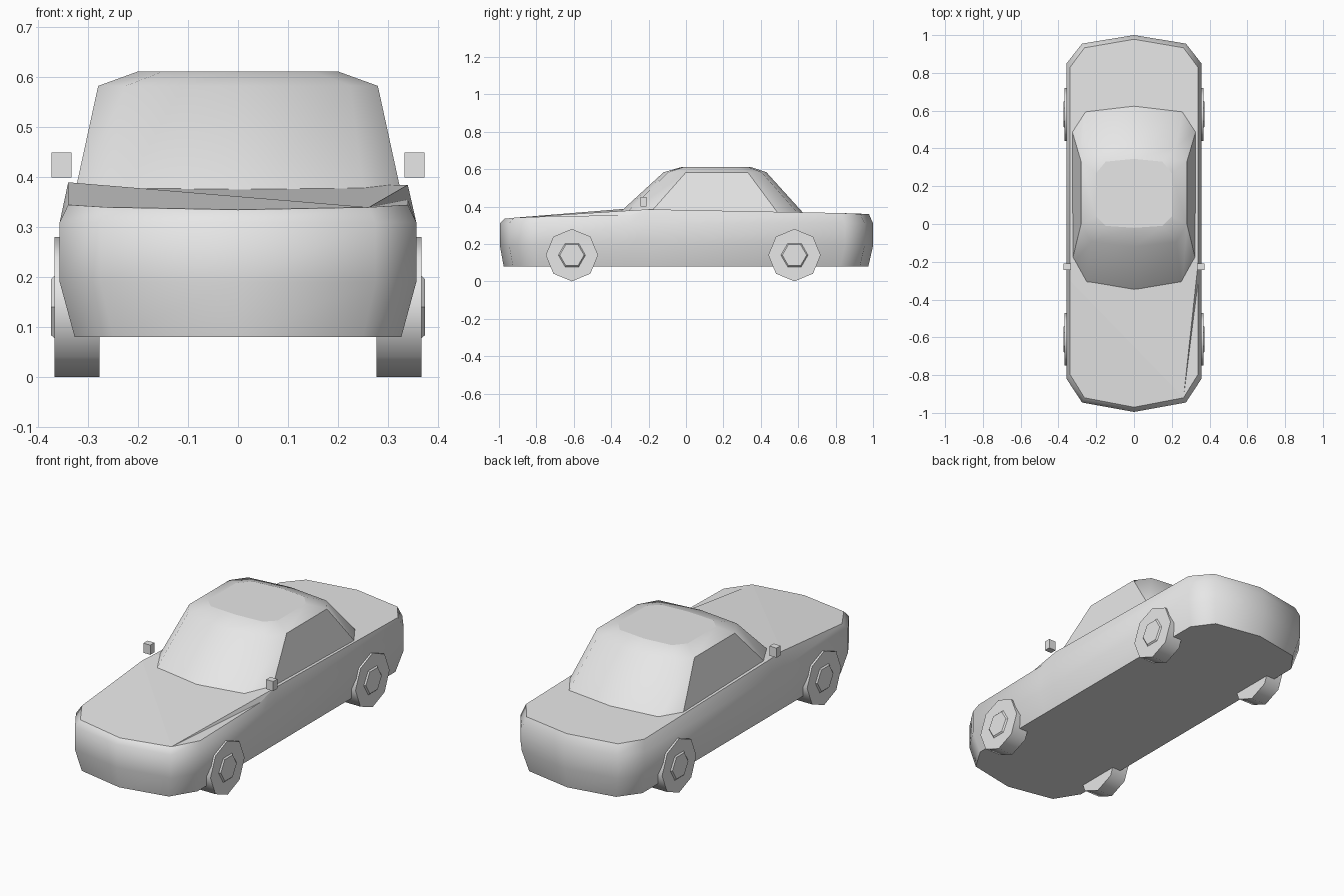
import bpy, bmesh
from math import pi
from mathutils import Matrix, Vector

cube = bpy.data.objects.get("Cube")
if cube:
    bpy.data.objects.remove(cube, do_unlink=True)

grey = bpy.data.materials.new("plain_grey")
grey.use_nodes = True
grey.diffuse_color = (0.8, 0.8, 0.8, 1)
grey.node_tree.nodes["Principled BSDF"].inputs["Base Color"].default_value = grey.diffuse_color


def finish(bm, name):
    bmesh.ops.recalc_face_normals(bm, faces=bm.faces)
    mesh = bpy.data.meshes.new(name)
    bm.to_mesh(mesh)
    bm.free()
    mesh.materials.append(grey)
    obj = bpy.data.objects.new(name, mesh)
    bpy.context.collection.objects.link(obj)
    return obj


def flat(faces):
    for f in faces:
        f.smooth = False
        for e in f.edges:
            e.smooth = False


def ring(bm, half, z):
    # Half outline from front centre to rear centre, mirrored into a closed loop
    pts = half + [(-x, y) for x, y in half[-2:0:-1]]
    return [bm.verts.new((x, y, z)) for x, y in pts]


def skin(bm, rings):
    n = len(rings[0])
    walls = []
    for a, b in zip(rings, rings[1:]):
        for i in range(n):
            j = (i + 1) % n
            f = bm.faces.new((a[i], a[j], b[j], b[i]))
            f.smooth = True
            walls.append(f)
    return walls


# Lower body: rounded hull with a faceted bonnet and boot lid
bm = bmesh.new()


def hull(w, corner, front, rear):
    return [(0, -front), (corner, -front + .05), (w, -front + .175), (w, -.3), (w, -.2),
            (w, rear - .15), (corner, rear - .045), (0, rear)]


rings = [ring(bm, hull(.327, .25, .975, .975), .08),
         ring(bm, hull(.357, .275, .995, 1), .19),
         ring(bm, hull(.357, .275, .995, 1), .31),
         ring(bm, hull(.34, .262, .97, .978), .345)]
top = rings[-1]
heights = [.335, .34, .345, .355, .385, .365, .36, .36, .36, .365, .385, .39, .345, .34]
for v, z in zip(top, heights):
    v.co.z = z
skin(bm, rings)
panels = [(0, 1, 11, 12, 13), (1, 2, 3), (1, 3, 4), (1, 4, 10, 11), (4, 5, 6, 7, 8, 9, 10)]
caps = [bm.faces.new([top[i] for i in p]) for p in panels]
caps.append(bm.faces.new(rings[0]))
flat(caps)
finish(bm, "car_body")

# Cabin: tapered glasshouse with a softly sloped roof rim
bm = bmesh.new()
rings = [ring(bm, [(0, -.385), (.255, -.345), (.333, -.215), (.333, .51), (.26, .62), (0, .65)], .34),
         ring(bm, [(0, -.12), (.225, -.095), (.28, 0), (.28, .33), (.225, .405), (0, .43)], .583),
         ring(bm, [(0, -.02), (.15, -.01), (.2, .04), (.2, .27), (.15, .33), (0, .345)], .612)]
walls = skin(bm, rings)
bm.normal_update()
flat([f for f in walls if abs(f.normal.x) > .95])
flat([bm.faces.new(rings[0]), bm.faces.new(rings[-1])])
finish(bm, "cabin")


def disc(bm, sides, r1, r2, x0, x1, centre, side):
    # Prism along x, its wide end towards the car
    turn = Matrix.Rotation(side * pi / 2, 4, "Y") @ Matrix.Rotation(0, 4, "Z")
    spot = Matrix.Translation((side * (x0 + x1) / 2, centre[0], centre[1]))
    bmesh.ops.create_cone(bm, cap_ends=True, segments=sides, radius1=r1, radius2=r2,
                          depth=x1 - x0, matrix=spot @ turn)


for side, label in ((1, "left"), (-1, "right")):
    for y, end in ((-.61, "front"), (.58, "rear")):
        # Octagonal tyre with smooth tread
        bm = bmesh.new()
        disc(bm, 8, .14, .14, .277, .367, (y, .14), side)
        for f in bm.faces:
            f.smooth = True
        flat([f for f in bm.faces if len(f.verts) == 8])
        finish(bm, f"{end}_{label}_tyre")
        # Hexagonal hub cap
        bm = bmesh.new()
        disc(bm, 6, .08, .065, .36, .374, (y, .14), side)
        finish(bm, f"{end}_{label}_hub")
    # Wing mirror
    bm = bmesh.new()
    bmesh.ops.create_cube(bm, size=1, matrix=Matrix.Translation((side * .353, -.227, .425))
                          @ Matrix.Diagonal((.04, .034, .05, 1)))
    finish(bm, f"{label}_mirror")
